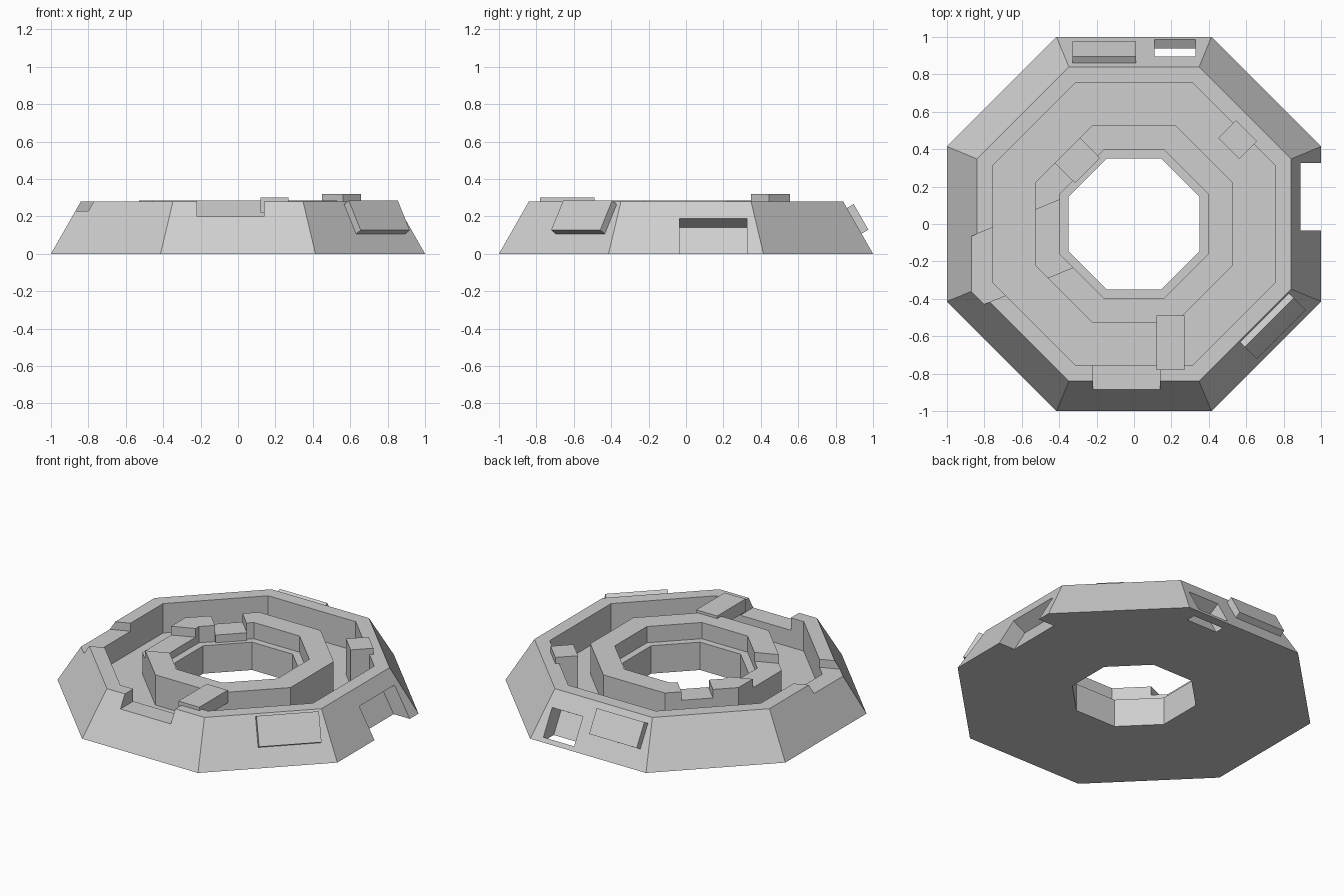
import bpy, bmesh
from math import cos, sin, pi, radians
from mathutils import Vector

old = bpy.data.objects.get("Cube")
if old:
    bpy.data.objects.remove(old, do_unlink=True)

grey = bpy.data.materials.new("plain_grey")
grey.use_nodes = True
colour = (0.62, 0.62, 0.62, 1)
grey.diffuse_color = colour
grey.node_tree.nodes["Principled BSDF"].inputs["Base Color"].default_value = colour

HEIGHT, INSET = 0.28, 0.16
SLOPE = Vector((HEIGHT, INSET)).normalized()  # outward normal as (radial, z)


def finish(name, bm):
    bmesh.ops.recalc_face_normals(bm, faces=bm.faces)
    mesh = bpy.data.meshes.new(name)
    bm.to_mesh(mesh)
    bm.free()
    mesh.materials.append(grey)
    obj = bpy.data.objects.new(name, mesh)
    bpy.context.collection.objects.link(obj)
    return obj


def octagon_ring(name, profile):
    """Sweep a closed (apothem, z) profile round eight sides."""
    bm = bmesh.new()
    loops = []
    for k in range(8):
        a = (k + 0.5) * pi / 4
        loops.append([bm.verts.new((r / cos(pi / 8) * cos(a), r / cos(pi / 8) * sin(a), z))
                      for r, z in profile])
    n = len(profile)
    for k in range(8):
        p, q = loops[k], loops[(k + 1) % 8]
        for i in range(n):
            j = (i + 1) % n
            bm.faces.new((p[i], q[i], q[j], p[j]))
    return finish(name, bm)


def prism(name, angle, u, section):
    """Extrude a (radial, z) quad sideways over the range u, facing angle."""
    a = radians(angle)
    out, side = Vector((cos(a), sin(a), 0)), Vector((-sin(a), cos(a), 0))
    bm = bmesh.new()
    ends = [[bm.verts.new(out * r + side * w + Vector((0, 0, z))) for r, z in section] for w in u]
    for end in ends:
        bm.faces.new(end)
    for i in range(4):
        j = (i + 1) % 4
        bm.faces.new((ends[0][i], ends[0][j], ends[1][j], ends[1][i]))
    return finish(name, bm)


def block(name, angle, u, r, z):
    return prism(name, angle, u, [(r[0], z[0]), (r[1], z[0]), (r[1], z[1]), (r[0], z[1])])


def slope_block(name, angle, u, z, depth):
    """Box square to the sloping outer wall; z is measured on the wall."""
    def at(h, d):
        return Vector((1 - INSET * h / HEIGHT, h)) + SLOPE * d
    return prism(name, angle, u, [at(z[0], depth[0]), at(z[0], depth[1]),
                                  at(z[1], depth[1]), at(z[1], depth[0])])


# Main body: sloping wall, trench, inner ring and step round the hole
body = octagon_ring("octagon_base", [
    (1, 0), (1 - INSET, HEIGHT), (0.755, HEIGHT), (0.755, 0.09), (0.53, 0.09),
    (0.53, 0.285), (0.395, 0.285), (0.395, 0.18), (0.35, 0.18), (0.35, 0)])

# Notches and slots
cutters = [
    block("front_notch", -90, (-0.22, 0.14), (0.65, 1.1), (0.2, 0.4)),
    block("corner_notch", 202.5, (-0.272, 0.09), (0.1, 1.1), (0.228, 0.4)),
    block("ring_notch", 135, (-0.12, 0.067), (0.2, 0.6), (0.23, 0.4)),
    slope_block("side_recess", 0, (-0.035, 0.325), (-0.1, 0.19), (-0.1, 0.06)),
    slope_block("back_slot", 90, (-0.33, -0.11), (0.026, 0.184), (-0.105, 0.06)),
]
bpy.context.view_layer.objects.active = body
for cutter in cutters:
    cutter.hide_render = True
    mod = body.modifiers.new(cutter.name, "BOOLEAN")
    mod.operation, mod.solver, mod.object = "DIFFERENCE", "EXACT", cutter
    bpy.ops.object.modifier_apply(modifier=mod.name)
for cutter in cutters:
    bpy.data.objects.remove(cutter, do_unlink=True)

# Raised panels on the sloping wall
slope_block("back_panel", 90, (-0.01, 0.33), (0.108, 0.245), (-0.01, 0.042))
slope_block("corner_panel", -45, (-0.046, 0.325), (0.107, 0.265), (-0.01, 0.04))

# Blocks in and over the trench
block("trench_pillar", 45, (-0.152, 0.007), (0.643, 0.778), (0.085, 0.32))
block("trench_bridge", -90, (0.12, 0.27), (0.49, 0.78), (0.22, 0.302))
block("ring_notch_sill", 135, (-0.12, 0.067), (0.378, 0.42), (0.17, 0.23))
